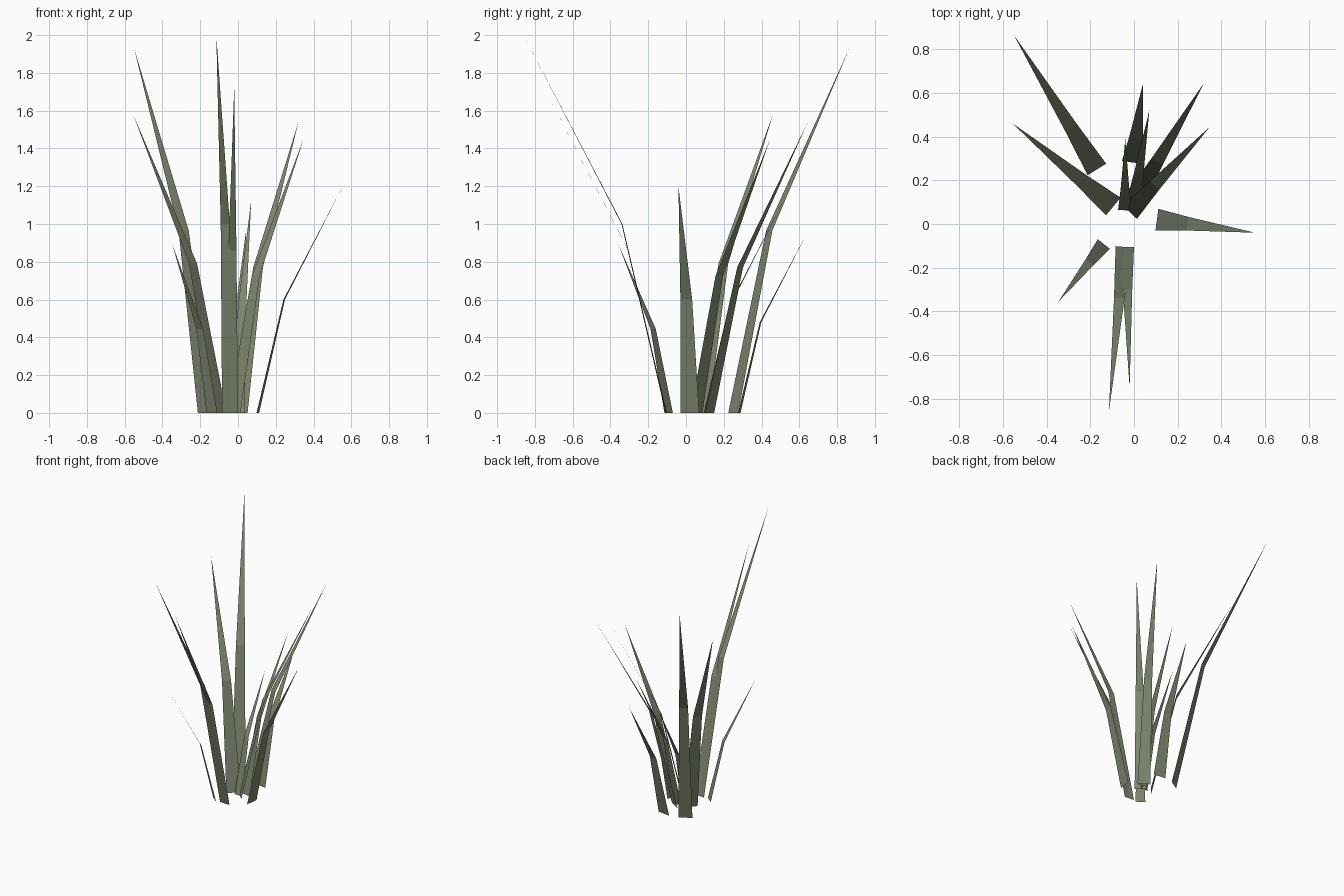
import bpy
import bmesh
from mathutils import Vector

cube = bpy.data.objects.get("Cube")
if cube:
    bpy.data.objects.remove(cube, do_unlink=True)

# One olive green for all leaves
green = bpy.data.materials.new("olive_green")
green.use_nodes = True
colour = (0.205, 0.24, 0.155, 1)
green.diffuse_color = colour
bsdf = green.node_tree.nodes["Principled BSDF"]
bsdf.inputs["Base Color"].default_value = colour
bsdf.inputs["Roughness"].default_value = 0.9

BEND = 0.31        # how far out the leaf bends, at half its height
BEND_WIDTH = 0.63  # leaf width at the bend


def leaf(name, base, tip, height, width):
    """Flat leaf: a steep strip, then a spike that leans outward."""
    root = Vector((*base, 0))
    end = Vector((*tip, height))
    out = Vector((end.x - root.x, end.y - root.y, 0))
    side = Vector((out.y, -out.x, 0)).normalized() * width / 2
    middle = root + out * BEND + Vector((0, 0, height / 2))
    bm = bmesh.new()
    a, b, c, d, e = [bm.verts.new(p) for p in (
        root - side, root + side,
        middle + side * BEND_WIDTH, middle - side * BEND_WIDTH, end)]
    bm.faces.new((a, b, c, d))
    bm.faces.new((d, c, e))
    mesh = bpy.data.meshes.new(name)
    bm.to_mesh(mesh)
    bm.free()
    mesh.materials.append(green)
    obj = bpy.data.objects.new(name, mesh)
    bpy.context.collection.objects.link(obj)


# Name, base centre, tip, height, base width
leaf("back_right_tall_leaf", (-0.17, 0.25), (-0.55, 0.865), 1.93, 0.1)
leaf("right_leaf", (-0.095, 0.08), (-0.555, 0.46), 1.58, 0.105)
leaf("left_leaf", (0.105, 0.02), (0.555, -0.04), 1.2, 0.1)
leaf("front_right_short_leaf", (-0.138, -0.092), (-0.347, -0.357), 0.89, 0.072)
leaf("front_tall_leaf", (-0.046, -0.105), (-0.115, -0.86), 2.0, 0.077)
leaf("front_medium_leaf", (-0.034, -0.105), (-0.02, -0.75), 1.72, 0.068)
leaf("back_left_outer_leaf", (0.01, 0.125), (0.32, 0.645), 1.54, 0.095)
leaf("back_left_inner_leaf", (-0.02, 0.055), (0.347, 0.445), 1.45, 0.092)
leaf("back_low_leaf", (-0.006, 0.282), (0.042, 0.645), 0.96, 0.1)
leaf("back_middle_leaf", (0.0, 0.1), (0.07, 0.52), 1.13, 0.07)
leaf("back_small_leaf", (-0.042, 0.063), (-0.04, 0.39), 0.85, 0.062)
